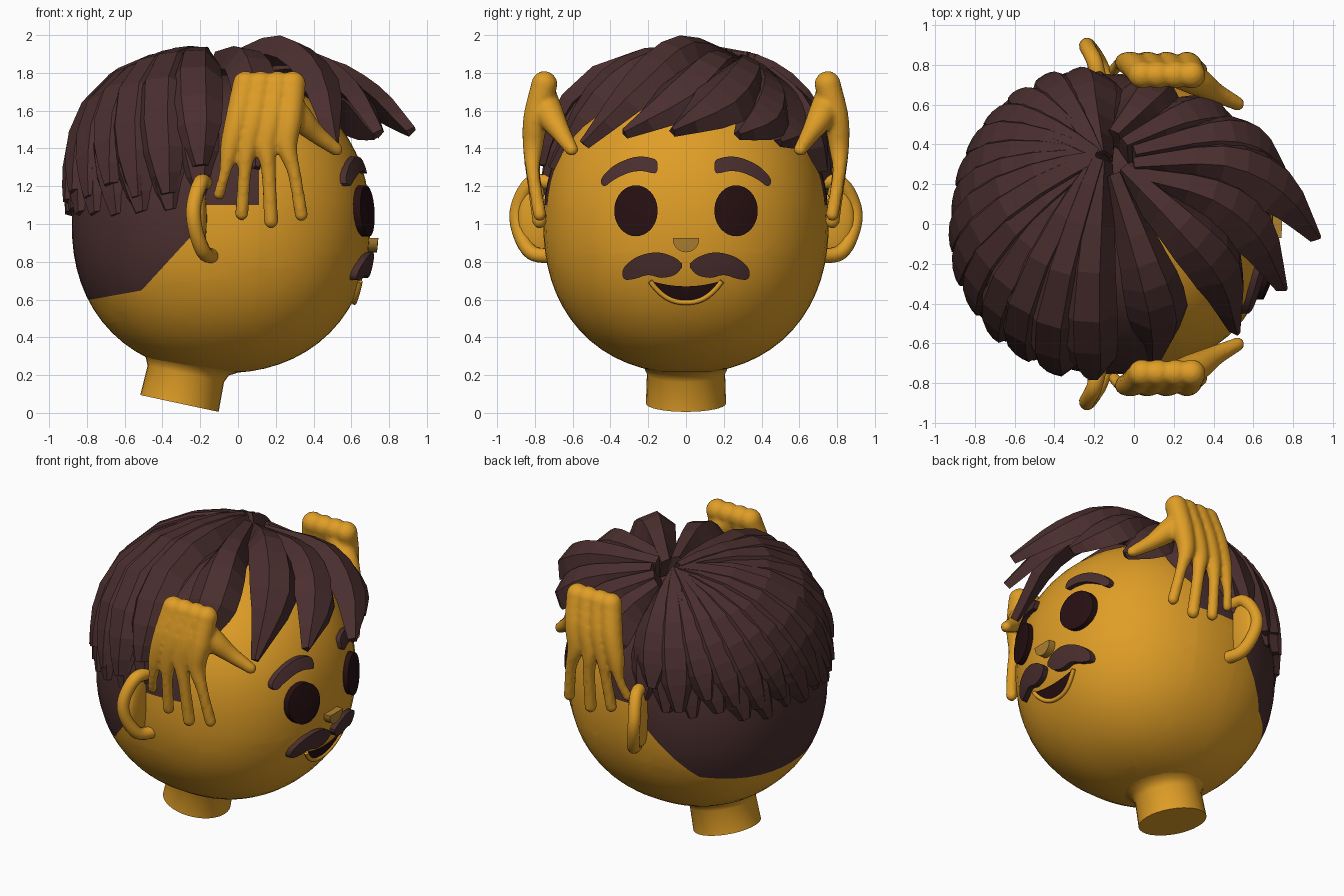
import bpy, bmesh, math, random
from mathutils import Vector

random.seed(4)
if "Cube" in bpy.data.objects:
    bpy.data.objects.remove(bpy.data.objects["Cube"])


def material(name, rgb):
    m = bpy.data.materials.new(name)
    m.use_nodes = True
    m.diffuse_color = (*rgb, 1)
    m.node_tree.nodes["Principled BSDF"].inputs["Base Color"].default_value = (*rgb, 1)
    return m


SKIN = material("golden skin", (0.74, 0.34, 0.02))
HAIR = material("dark brown hair", (0.07, 0.028, 0.028))
DARK = material("near black brown", (0.02, 0.005, 0.006))
NOSE = material("tan nose", (0.42, 0.22, 0.03))

CENTRE = Vector((-0.09, 0, 1.0))
HEAD = (0.79, 0.755, 0.79)
SCALP = (0.83, 0.79, 0.91)
FLAT = 2.2


def shell(d, radii, power):
    """Point where direction d meets a slightly squared ellipsoid."""
    x, y, z = (abs(c) / r for c, r in zip(d, radii))
    f = ((x ** FLAT + y ** FLAT) ** (power / FLAT) + z ** power) ** (1 / power)
    return CENTRE + Vector(d) / f


def face_x(y, z):
    """Depth of the face surface at the given height and side."""
    h = 1 - (abs(z - CENTRE.z) / HEAD[2]) ** FLAT - (abs(y) / HEAD[1]) ** FLAT
    return CENTRE.x + HEAD[0] * max(h, 0) ** (1 / FLAT)


def spline(points, steps):
    """Smooth path through the points; extra components such as radius follow."""
    p = [Vector(q) for q in points]
    p = [2 * p[0] - p[1]] + p + [2 * p[-1] - p[-2]]
    out = []
    for a, b, c, d in zip(p, p[1:], p[2:], p[3:]):
        for i in range(steps):
            t = i / steps
            out.append(0.5 * (2 * b + (c - a) * t + (2 * a - 5 * b + 4 * c - d) * t * t
                              + (3 * b - a - 3 * c + d) * t ** 3))
    return out + [p[-2]]


def loft(bm, rings):
    rows = [[bm.verts.new(v) for v in r] for r in rings]
    n = len(rows[0])
    for a, b in zip(rows, rows[1:]):
        for i in range(n):
            j = (i + 1) % n
            bm.faces.new((a[i], a[j], b[j], b[i]))
    bm.faces.new(rows[0])
    bm.faces.new(rows[-1][::-1])


def tube(bm, points, steps=5, sides=12):
    path = spline(points, steps)
    rings = []
    for i, q in enumerate(path):
        t = (path[min(i + 1, len(path) - 1)] - path[max(i - 1, 0)]).xyz.normalized()
        u = t.cross(Vector((1, 0.3, 0.1))).normalized()
        v = t.cross(u)
        rings.append([q.xyz + q.w * (u * math.cos(a) + v * math.sin(a))
                      for a in (math.tau * k / sides for k in range(sides))])
    loft(bm, rings)


def ball(bm, centre, radii):
    made = bmesh.ops.create_uvsphere(bm, u_segments=20, v_segments=14, radius=1)["verts"]
    for v in made:
        v.co = Vector(centre) + Vector(c * r for c, r in zip(v.co, radii))


def finish(bm, name, mats, smooth=None):
    bmesh.ops.recalc_face_normals(bm, faces=bm.faces)
    me = bpy.data.meshes.new(name)
    bm.to_mesh(me)
    bm.free()
    ob = bpy.data.objects.new(name, me)
    bpy.context.collection.objects.link(ob)
    for m in mats:
        me.materials.append(m)
    if smooth:
        bpy.ops.object.select_all(action='DESELECT')
        ob.select_set(True)
        bpy.context.view_layer.objects.active = ob
        bpy.ops.object.shade_smooth_by_angle(angle=math.radians(smooth))
    return ob


# Head with a close-cropped scalp cut into its faces
bm = bmesh.new()
bmesh.ops.create_uvsphere(bm, u_segments=48, v_segments=32, radius=1)
for v in bm.verts:
    v.co = shell(v.co, HEAD, FLAT)
nape = (Vector((-0.5, 0, 0.65)), Vector((-0.05, 0, 0.28)))
jaw = (Vector((-0.5, 0, 0.66)), Vector((-0.24, 0, 0.22)))
ear_line = (Vector((-0.2, 0, 1)), Vector((-1, 0, 0)))
sideburn = (Vector((0, 0, 1.1)), Vector((0, 0, 1)))
hairline = (Vector((0.11, 0, 1)), Vector((-1, 0, 0)))
for co, no in (nape, jaw, ear_line, sideburn, hairline):
    bmesh.ops.bisect_plane(bm, geom=bm.verts[:] + bm.edges[:] + bm.faces[:],
                           plane_co=co, plane_no=no)
for f in bm.faces:
    c = f.calc_center_median()
    inside = [(c - co).dot(no) > 0 for co, no in (nape, jaw, ear_line, sideburn, hairline)]
    f.material_index = int(all(inside[:3]) or all(inside[3:]))
finish(bm, "head", [SKIN, HAIR], 40)

# Tilted neck flaring into the head
bm = bmesh.new()
up, across = Vector((0.21, 0, 0.978)), Vector((0.978, 0, -0.21))
rings = []
for r, h in ((0.212, 0), (0.207, 0.16), (0.225, 0.2), (0.27, 0.225), (0.34, 0.25)):
    rings.append([Vector((-0.31, 0, 0.05)) + up * h
                  + r * (across * math.cos(a) + Vector((0, math.sin(a), 0)))
                  for a in (math.tau * k / 32 for k in range(32))])
loft(bm, rings)
finish(bm, "neck", [SKIN], 40)


def plate(name, columns, mat, lift=0.02):
    """Raised patch following the face; columns are (side, top, bottom)."""
    bm = bmesh.new()
    rings = []
    for y, top, low in columns:
        zs = [top + (low - top) * k / 4 for k in range(5)]
        rings.append([(face_x(y, z) + lift, y, z) for z in zs]
                     + [(face_x(y, z) - 0.03, y, z) for z in reversed(zs)])
    loft(bm, rings)
    finish(bm, name, [mat], 35)


brow = [(0.15, 1.32, 1.29), (0.165, 1.343, 1.268), (0.23, 1.357, 1.28), (0.3, 1.347, 1.272),
        (0.38, 1.31, 1.235), (0.43, 1.265, 1.2), (0.45, 1.235, 1.215)]
moustache = [(0.02, 0.79, 0.77), (0.06, 0.822, 0.73), (0.13, 0.847, 0.715), (0.2, 0.845, 0.73),
             (0.27, 0.82, 0.71), (0.32, 0.78, 0.705), (0.337, 0.75, 0.725)]

for s, side in ((1, "left"), (-1, "right")):
    # Eye, brow and half moustache
    angles = [math.pi * (0.03 + 0.94 * k / 16) for k in range(17)]
    plate(side + "_eye", [(s * 0.265 + 0.115 * math.cos(a), 1.07 + 0.135 * math.sin(a),
                           1.07 - 0.135 * math.sin(a)) for a in angles], DARK, 0.035)
    plate(side + "_eyebrow", [(s * q.x, q.y, q.z) for q in spline(brow, 3)], HAIR, 0.03)
    plate(side + "_moustache", [(s * q.x, q.y, q.z) for q in spline(moustache, 3)], HAIR, 0.035)

    # Ear: thin bowl with a curled rim
    bm = bmesh.new()
    tube(bm, [(-0.17, s * 0.7, 1.22, 0.04), (-0.2, s * 0.82, 1.215, 0.04),
              (-0.235, s * 0.89, 1.09, 0.04), (-0.225, s * 0.885, 0.97, 0.04),
              (-0.18, s * 0.82, 0.85, 0.04), (-0.13, s * 0.7, 0.83, 0.04)])
    ball(bm, (-0.2, s * 0.77, 1.03), (0.035, 0.12, 0.19))
    finish(bm, side + "_ear", [SKIN], 50)

    # Hand laid on the temple, fused from finger and palm tubes
    bm = bmesh.new()
    for top, knuckle, tip, end, r in ((0.04, -0.04, -0.1, 1.16, 0.031),
                                      (0.12, 0.05, 0.02, 1.055, 0.036),
                                      (0.21, 0.15, 0.175, 1.015, 0.039),
                                      (0.29, 0.26, 0.335, 1.05, 0.036)):
        tube(bm, [(top, s * 0.75, 1.74, 0.07), ((top + knuckle) / 2, s * 0.795, 1.56, 0.068),
                  (knuckle, s * 0.81, 1.41, 0.055), ((knuckle + tip) / 2, s * 0.81, 1.27, r),
                  (tip, s * 0.775, end, r)])
        ball(bm, (top, s * 0.75, 1.74), [0.07] * 3)
        ball(bm, (tip, s * 0.775, end), [r] * 3)
    tube(bm, [(0.2, s * 0.76, 1.7, 0.07), (0.31, s * 0.72, 1.58, 0.075),
              (0.41, s * 0.66, 1.48, 0.052), (0.52, s * 0.605, 1.395, 0.036)])
    ball(bm, (0.52, s * 0.605, 1.395), [0.036] * 3)
    hand = finish(bm, side + "_hand", [SKIN])
    remesh = hand.modifiers.new("fuse", 'REMESH')
    remesh.mode = 'VOXEL'
    remesh.voxel_size = 0.014
    remesh.use_smooth_shade = True
    soften = hand.modifiers.new("soften", 'SMOOTH')
    soften.iterations = 4

# Nose, mouth and lower lip
plate("nose", [(0.07 * math.cos(a), 0.925, 0.92 - 0.07 * math.sin(a))
               for a in (math.pi * k / 12 for k in range(13))], NOSE, 0.045)
smile = [(0.19 * t, 0.67 + 0.03 * t * t, 0.585 + 0.112 * abs(t) ** 2.4)
         for t in (k / 10 for k in range(-10, 11))]
plate("mouth", smile, DARK, 0.009)
bm = bmesh.new()
tube(bm, [(face_x(y, low) + 0.01, y, low, 0.014) for y, top, low in smile], 1, 8)
finish(bm, "lower_lip", [SKIN], 50)


def lock(bm, path, width, thick, tip=0.15):
    """Faceted clump of hair tapering to a tip."""
    rings = []
    for i, p in enumerate(path):
        t = i / (len(path) - 1)
        along = (path[min(i + 1, len(path) - 1)] - path[max(i - 1, 0)]).normalized()
        side = along.cross(p - CENTRE).normalized()
        out = side.cross(along)
        w = width * (0.4 + 0.6 * min(1, t / 0.5)) * (1 - (1 - tip) * max(0, t - 0.7) / 0.3)
        d = thick * (1 - 0.6 * t * t)
        rings.append([p + side * w * u + out * d * v
                      for u, v in ((-0.5, -1), (-0.24, 0.2), (0.2, 0.3), (0.5, -1))])
    loft(bm, rings)


# Layered locks falling from the crown over the sides and back
crown = Vector((-0.08, 0.33, 0.85))
bm = bmesh.new()
for layer, (count, reach, size) in enumerate(((15, 1.08, 0.97), (14, 1.17, 1.0))):
    for k in range(count):
        a = math.radians(98 + 164 * (k + 0.5 * layer * 0.9) / (count - 1 + 0.45 * layer))
        near_ear = max(0, math.cos(a) + 0.45) * 0.35
        low = reach + near_ear + random.uniform(-0.05, 0.05) - CENTRE.z
        end = Vector((0.84 * math.cos(a), 0.8 * math.sin(a), low))
        radii = [r * (size + random.uniform(-0.015, 0.015)) for r in SCALP]
        path = [shell(crown.lerp(end, t).normalized(), radii, 2.7)
                for t in (0.02, 0.16, 0.3, 0.44, 0.58, 0.7, 0.8, 0.9, 1)]
        lock(bm, path, random.uniform(0.27, 0.33), 0.09, 0.3)
finish(bm, "back_hair", [HAIR])

# Swept fringe
fringe = [
    [(0.0, 0.3, 1.86), (0.45, 0.33, 1.84), (0.75, 0.2, 1.68), (0.93, -0.07, 1.5)],
    [(0.0, 0.25, 1.87), (0.4, 0.16, 1.87), (0.64, -0.02, 1.71), (0.76, -0.33, 1.49)],
    [(-0.05, 0.28, 1.86), (0.25, 0.0, 1.96), (0.47, -0.25, 1.78), (0.52, -0.55, 1.43)],
    [(0.0, 0.36, 1.84), (0.4, 0.45, 1.74), (0.62, 0.42, 1.6), (0.75, 0.28, 1.48)],
    [(-0.05, 0.4, 1.82), (0.22, 0.53, 1.7), (0.4, 0.57, 1.54), (0.5, 0.5, 1.44)],
    [(-0.1, 0.45, 1.8), (0.05, 0.62, 1.66), (0.12, 0.71, 1.48), (0.1, 0.74, 1.28)],
    [(-0.1, 0.25, 1.88), (0.06, -0.2, 1.9), (0.14, -0.5, 1.7), (0.1, -0.72, 1.3)],
]
bm = bmesh.new()
for points in fringe:
    lock(bm, spline(points, 3), 0.31, 0.1)
finish(bm, "fringe", [HAIR])
